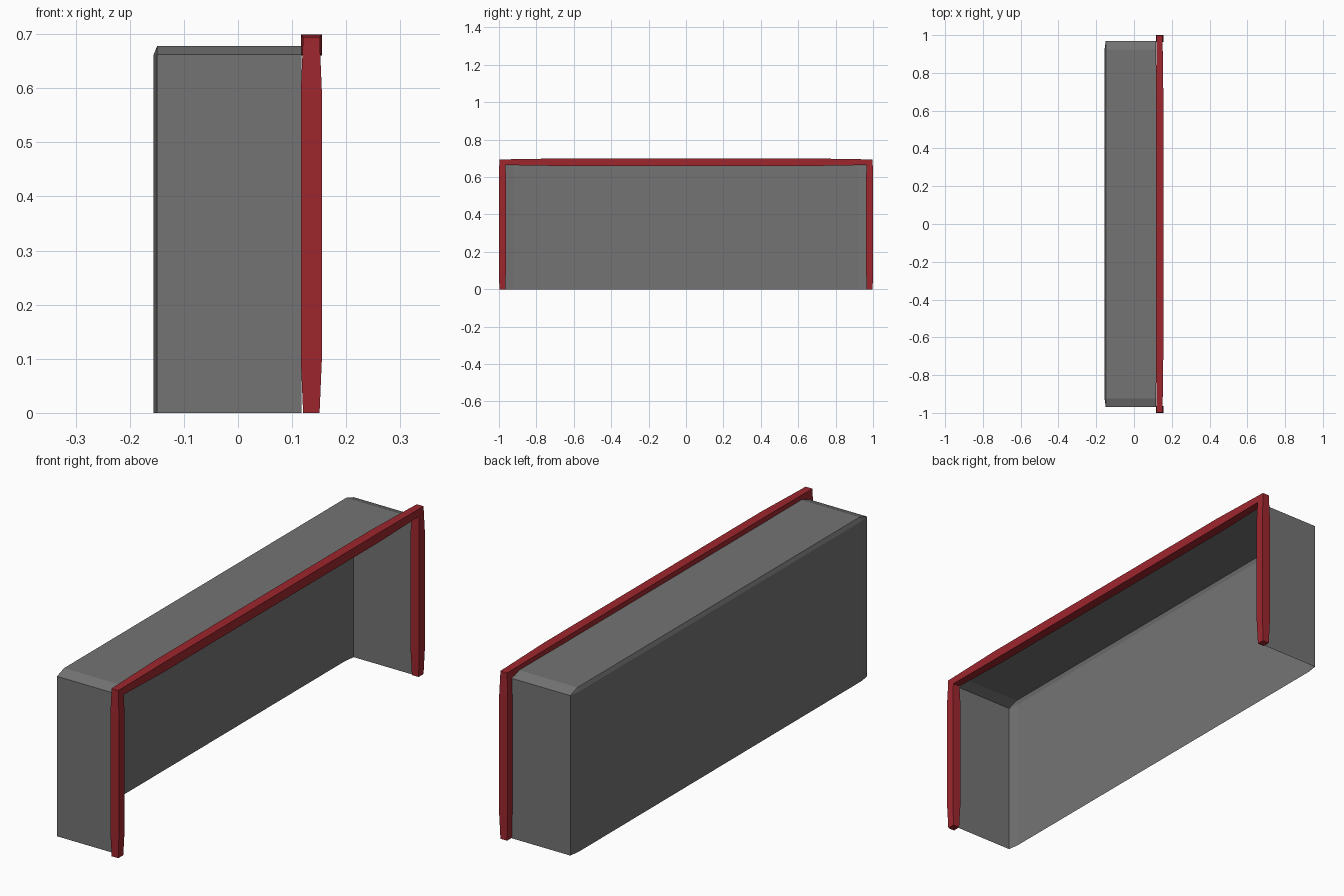
import bpy, bmesh
from mathutils import Vector

if "Cube" in bpy.data.objects:
    bpy.data.objects.remove(bpy.data.objects["Cube"])


def material(name, color):
    m = bpy.data.materials.new(name)
    m.diffuse_color = (*color, 1)
    m.use_nodes = True
    m.node_tree.nodes["Principled BSDF"].inputs["Base Color"].default_value = m.diffuse_color
    return m


def finish(bm, name, lo, hi, mat):
    """Stretch the unit shape to the bounds lo..hi and make the object."""
    lo, hi = Vector(lo), Vector(hi)
    bmesh.ops.scale(bm, vec=hi - lo, verts=bm.verts)
    bmesh.ops.translate(bm, vec=(lo + hi) / 2, verts=bm.verts)
    bm.normal_update()
    mesh = bpy.data.meshes.new(name)
    bm.to_mesh(mesh)
    bm.free()
    mesh.materials.append(mat)
    ob = bpy.data.objects.new(name, mesh)
    bpy.context.collection.objects.link(ob)


def bar(name, lo, hi, axis, taper, mat):
    """Square bar along an axis, narrowing slightly toward both ends."""
    bm = bmesh.new()
    bmesh.ops.create_cube(bm, size=1)
    for s in (-1, 1):
        normal = Vector((0, 0, 0))
        normal[axis] = s
        bmesh.ops.bisect_plane(bm, geom=bm.verts[:] + bm.edges[:] + bm.faces[:],
                               plane_co=normal * 0.355, plane_no=normal)
    ends = [v for v in bm.verts if abs(v.co[axis]) > 0.45]
    bmesh.ops.scale(bm, vec=taper, verts=ends)
    finish(bm, name, lo, hi, mat)


red = material("frame_red", (0.34, 0.02, 0.027))
grey = material("net_grey", (0.175, 0.175, 0.175))

# Net: thin shell, open at the front (+x) and underneath;
# chamfered on the top back, top side and upright back edges
bm = bmesh.new()
bmesh.ops.create_cube(bm, size=1)
edges = []
for e in bm.edges:
    c = (e.verts[0].co + e.verts[1].co) / 2
    if c.x < 0.4 and c.z > -0.4:
        edges.append(e)
bmesh.ops.bevel(bm, geom=edges, offset=0.024, offset_type='OFFSET',
                segments=1, profile=0.5, affect='EDGES')
bm.normal_update()
bmesh.ops.delete(bm, geom=[f for f in bm.faces
                           if f.normal.x > 0.99 or f.normal.z < -0.99],
                 context='FACES')
finish(bm, "net", (-0.156, -0.97, 0), (0.117, 0.97, 0.678), grey)

# Goal posts
for side, y0, y1 in (("left", -1.0, -0.963), ("right", 0.963, 1.0)):
    bar(side + "_post", (0.116, y0, 0), (0.155, y1, 0.693), 2, (0.78, 0.88, 1), red)

# Crossbar
bar("crossbar", (0.116, -0.998, 0.66), (0.155, 0.998, 0.699), 1, (0.8, 1, 0.75), red)
